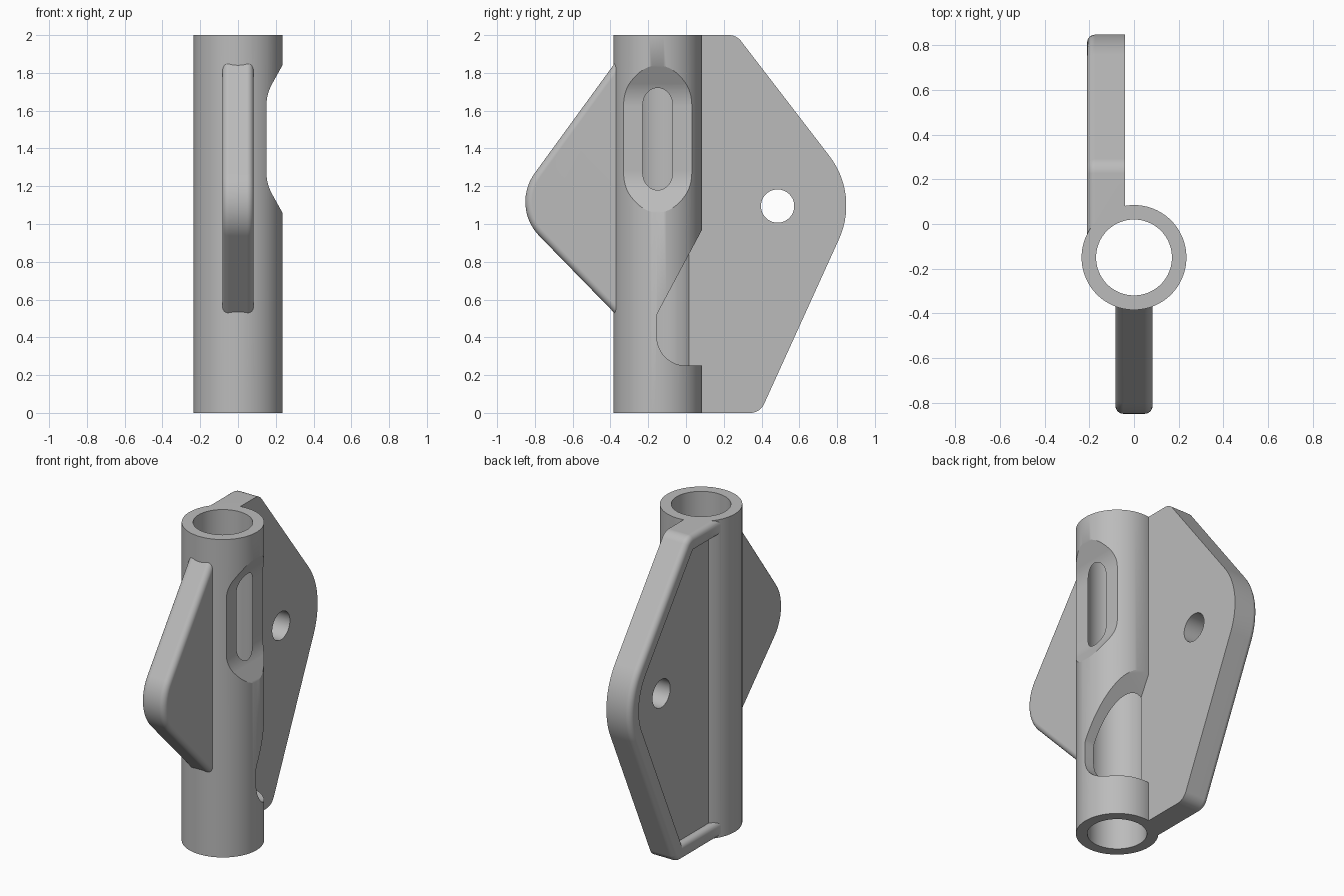
import bpy, bmesh, math
from mathutils import Vector

if "Cube" in bpy.data.objects:
    bpy.data.objects.remove(bpy.data.objects["Cube"])

grey = bpy.data.materials.new("plain grey")
grey.use_nodes = True
colour = (0.5, 0.5, 0.5, 1)
grey.diffuse_color = colour
grey.node_tree.nodes["Principled BSDF"].inputs["Base Color"].default_value = colour

TUBE_Y = -0.15


def rounded(corners, radii, inset, steps=14):
    """Outline shrunk by inset with rounded corners; the last edge barely moves."""
    pts = [Vector(c) for c in corners]
    n = len(pts)
    lines = []
    for i in range(n):
        d = (pts[(i + 1) % n] - pts[i]).normalized()
        amount = inset * (0.2 if i == n - 1 else 1)
        lines.append((pts[i] + Vector((-d.y, d.x)) * amount, d))
    moved = []
    for i in range(n):
        (a, da), (b, db) = lines[i - 1], lines[i]
        moved.append(a + da * ((b - a).cross(db) / da.cross(db)))
    out = []
    for i, p in enumerate(moved):
        if not radii[i]:
            out.append(p)
            continue
        r = max(radii[i] - inset, 0.004)
        u = (moved[i - 1] - p).normalized()
        v = (moved[(i + 1) % n] - p).normalized()
        half = u.angle(v) / 2
        centre = p + (u + v).normalized() * r / math.sin(half)
        start = p + u * r / math.tan(half) - centre
        end = p + v * r / math.tan(half) - centre
        sweep = math.pi - 2 * half
        for k in range(steps + 1):
            f = k / steps * sweep
            out.append(centre + (start * math.sin(sweep - f) + end * math.sin(f)) / math.sin(sweep))
    return out


def add_object(name, bm):
    bmesh.ops.recalc_face_normals(bm, faces=bm.faces)
    mesh = bpy.data.meshes.new(name)
    bm.to_mesh(mesh)
    bm.free()
    mesh.materials.append(grey)
    ob = bpy.data.objects.new(name, mesh)
    bpy.context.collection.objects.link(ob)
    return ob


def loft(name, corners, radii, layers, place):
    """Stack of rounded outlines, one per (inset, depth) layer."""
    bm = bmesh.new()
    rings = [[bm.verts.new(place(p, depth)) for p in rounded(corners, radii, inset)]
             for inset, depth in layers]
    for a, b in zip(rings, rings[1:]):
        for i in range(len(a)):
            bm.faces.new((a[i - 1], a[i], b[i], b[i - 1]))
    bm.faces.new(rings[0])
    bm.faces.new(rings[-1])
    return add_object(name, bm)


def cylinder(name, radius, low, high, place, sides=96):
    bm = bmesh.new()
    ends = []
    for h in (low, high):
        ends.append([bm.verts.new(place(radius * math.cos(math.tau * i / sides),
                                        radius * math.sin(math.tau * i / sides), h))
                     for i in range(sides)])
    for i in range(sides):
        bm.faces.new((ends[0][i - 1], ends[0][i], ends[1][i], ends[1][i - 1]))
    for ring in ends:
        bm.faces.new(ring)
    return add_object(name, bm)


def combine(target, tool, operation):
    tool.hide_render = True
    mod = target.modifiers.new(tool.name, 'BOOLEAN')
    mod.solver = 'EXACT'
    mod.operation = operation
    mod.object = tool
    bpy.context.view_layer.objects.active = target
    bpy.ops.object.modifier_apply(modifier=mod.name)
    bpy.data.objects.remove(tool)


def quarter(inset, depth, r, begin):
    """Layers of a quarter-round edge, swept from angle begin in degrees."""
    angles = [math.radians(begin + 15 * k) for k in range(7)]
    return [(inset - r * math.cos(a), depth + r * math.sin(a)) for a in angles]


def side_on(p, depth):
    return (depth, p.x, p.y)


def upright(a, b, h):
    return (a, TUBE_Y + b, h)


# Tube
body = cylinder("tube_body", 0.235, 0, 2, upright)

# Rear plate with a raised round rim on one side
rim = [(0, -0.04)]
rim += [(i, -d) for i, d in quarter(0.035, 0.175, 0.035, 0)]
rim += [(i, -d) for i, d in quarter(0.07, 0.18, 0.03, 90)]
rim += [(0.1, -0.168)]
plate_shape = [(-0.1, 0), (0.392, 0), (0.917, 1.155), (0.267, 2), (-0.1, 2)]
plate = loft("rear_plate", plate_shape, (0, 0.08, 0.43, 0.08, 0), rim, side_on)
combine(body, plate, 'UNION')

# Front fin with rounded edges on both sides
edge = quarter(0.035, 0.048, 0.035, 0)
edge = [(i, -d) for i, d in reversed(edge)] + edge
fin_shape = [(-0.345, 1.895), (-0.929, 1.093), (-0.345, 0.494)]
fin = loft("front_fin", fin_shape, (0, 0.257, 0), edge, side_on)
combine(body, fin, 'UNION')

# Bore through the tube and hole through the plate
combine(body, cylinder("bore", 0.17, -0.1, 2.1, upright), 'DIFFERENCE')
hole = cylinder("plate_hole", 0.088, -0.4, 0.2,
                lambda a, b, h: (h, 0.485 + a, 1.095 + b), 64)
combine(body, hole, 'DIFFERENCE')

# Upper window with sloping ends
window_shape = [(0.3, 1.957), (0.15, 1.687), (0.15, 1.213), (0.3, 0.943)]
window = loft("window_cutter", window_shape, (0, 0.25, 0.25, 0), [(0, -0.6), (0, 0.3)],
              lambda p, depth: (p.x, depth, p.y))
combine(body, window, 'DIFFERENCE')

# Lower opening between the tube and the plate
opening_shape = [(0.3, 1.373), (-0.155, 0.52), (-0.155, 0.25), (0.3, 0.25)]
opening = loft("opening_cutter", opening_shape, (0, 0.06, 0.155, 0), [(0, -0.04), (0, 0.4)], side_on)
combine(body, opening, 'DIFFERENCE')

# Smooth curved faces, keep hard edges
bpy.ops.object.select_all(action='DESELECT')
body.select_set(True)
bpy.context.view_layer.objects.active = body
bpy.ops.object.shade_smooth_by_angle(angle=math.radians(30))
normals = body.modifiers.new("even_normals", 'WEIGHTED_NORMAL')
normals.keep_sharp = True
